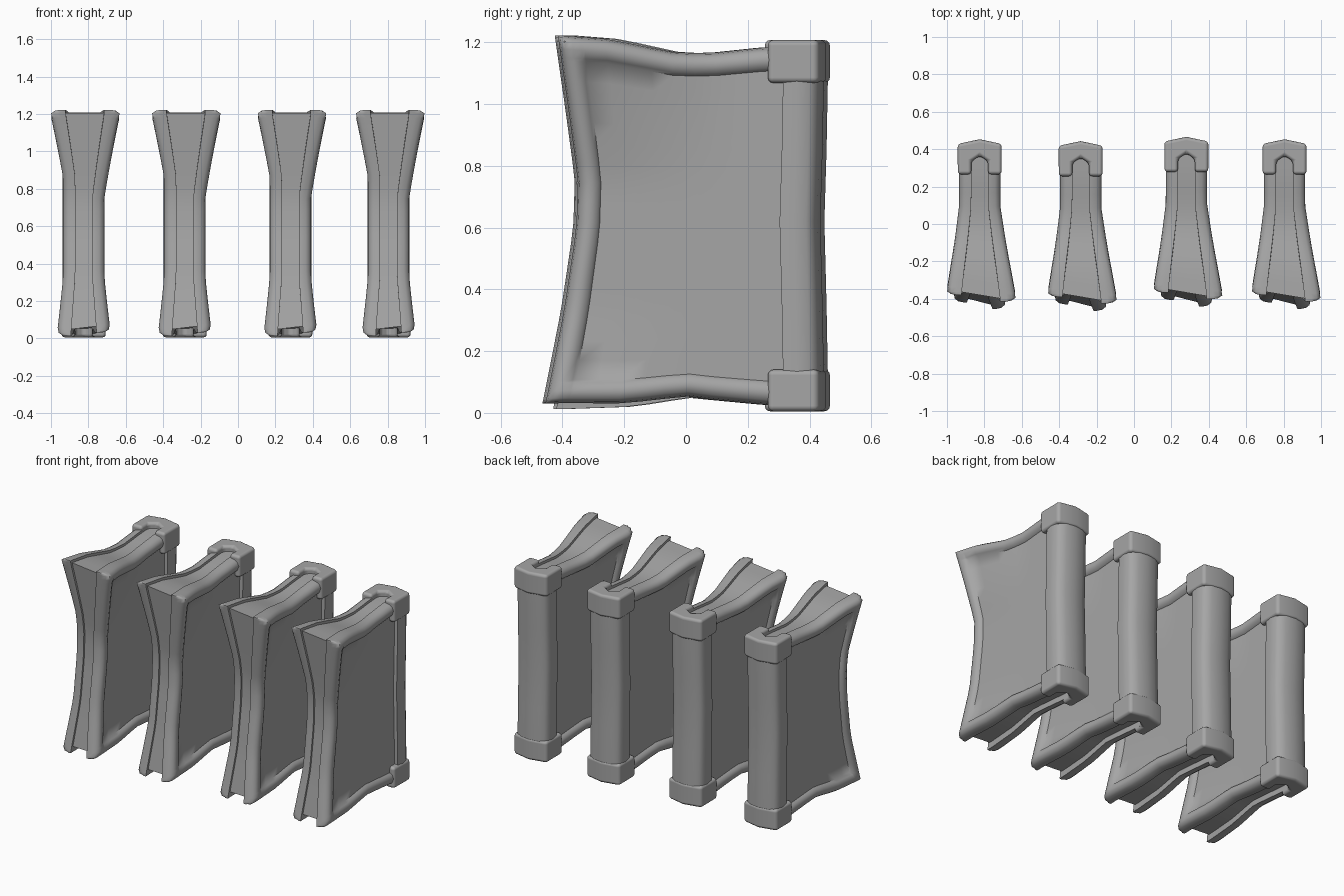
import bpy
import bmesh

cube = bpy.data.objects.get("Cube")
if cube:
    bpy.data.objects.remove(cube, do_unlink=True)

grey = bpy.data.materials.new("stone_grey")
grey.use_nodes = True
COLOUR = (0.38, 0.38, 0.38, 1)
grey.diffuse_color = COLOUR
grey.node_tree.nodes["Principled BSDF"].inputs["Base Color"].default_value = COLOUR


def interp(points, t):
    """Piecewise linear lookup."""
    if t <= points[0][0]:
        return points[0][1]
    for (a, va), (b, vb) in zip(points, points[1:]):
        if t <= b:
            return va + (vb - va) * (t - a) / (b - a)
    return points[-1][1]


def clamp(t):
    return max(0.0, min(1.0, t))


# Warped cover outline: front edge y(z), top edge z(y), bottom edge z(y)
FRONT = [(0.02, -0.455), (0.33, -0.395), (0.6, -0.355), (0.76, -0.35), (0.98, -0.38), (1.22, -0.415)]
TOP = [(-0.41, 1.222), (-0.25, 1.21), (-0.03, 1.165), (0.08, 1.165), (0.27, 1.185), (0.4, 1.19)]
BOTTOM = [(-0.45, 0.012), (-0.2, 0.02), (0, 0.05), (0.27, 0.025), (0.4, 0.015)]
# Padded rim section: distance from the edge, half thickness of the book
RIM = [(0, 0.054), (0.005, 0.082), (0.017, 0.102), (0.042, 0.11), (0.068, 0.102), (0.078, 0.085)]
BACK = 0.38
WIDTH, HEIGHT = 0.76, 1.17


def sheet_point(u, v, side):
    """Point on the warped sheet, with the outward flare at its corners."""
    y = interp(FRONT, 0.02 + 1.2 * v) * (1 - u) + BACK * u
    z = interp(BOTTOM, y) * (1 - v) + interp(TOP, y) * v
    reach = clamp((0.1 - y) / 0.5)
    start, amount = (0.75, 0.091) if side > 0 else (0.86, 0.073)
    flare = reach * (amount * clamp((z - start) / (1.2 - start)) + 0.033 * clamp((0.33 - z) / 0.31))
    if side < 0:
        y += 0.035 * reach
    else:
        z += 0.018 * reach * (1 - v) ** 4
    return y, z, flare


def cover_outer(u, v, side):
    y, z, flare = sheet_point(u, v, side)
    edge = min(u * WIDTH, v * HEIGHT, (1 - v) * HEIGHT)
    return side * (interp(RIM, edge) + flare), y, z


def cover_inner(u, v, side):
    y, z, flare = sheet_point(u, v, side)
    return side * (0.045 + 0.7 * flare), y, z


def page_face(u, v, side):
    y, z, flare = sheet_point(0.018 + 0.96 * u, 0.03 + 0.956 * v, side)
    return side * (0.047 + 0.7 * flare), y, z


def steps(length, count, both):
    """Grid stations that follow the rim section closely."""
    near = [d / length for d, _ in RIM]
    end = 1 - near[-1] if both else 1.0
    mid = [near[-1] + (end - near[-1]) * i / count for i in range(1, count)]
    return near + mid + ([1 - d for d in reversed(near)] if both else [1.0])


US, VS = steps(WIDTH, 10, False), steps(HEIGHT, 16, True)


def bridge(bm, a, b):
    for i in range(len(a)):
        bm.faces.new((a[i - 1], a[i], b[i], b[i - 1]))


def finish(bm, name, angle):
    bmesh.ops.recalc_face_normals(bm, faces=bm.faces)
    mesh = bpy.data.meshes.new(name)
    bm.to_mesh(mesh)
    bm.free()
    mesh.materials.append(grey)
    mesh.shade_smooth()
    mesh.set_sharp_from_angle(angle=angle)
    return mesh


def slab(name, face_a, side_a, face_b, side_b):
    """Closed slab between two warped sheets."""
    bm = bmesh.new()
    rims = []
    for func, side in ((face_a, side_a), (face_b, side_b)):
        g = [[bm.verts.new(func(u, v, side)) for v in VS] for u in US]
        for c, d in zip(g, g[1:]):
            for j in range(len(VS) - 1):
                bm.faces.new((c[j], d[j], d[j + 1], c[j + 1]))
        rims.append(g[0][:-1] + [c[-1] for c in g[:-1]] + g[-1][:0:-1] + [c[0] for c in g[:0:-1]])
    bridge(bm, *rims)
    return finish(bm, name, 1.0)


def channel_column(name, outer, rings, angle):
    """Loft a U-shaped plan with a pointed notch through rings of (z, y shift)."""
    half = [(0.0, 0.365), (0.045, 0.335), (0.045, outer[0][1])] + outer
    plan = half + [(-x, y) for x, y in reversed(half[1:-1])]
    bm = bmesh.new()
    loops = [[bm.verts.new((x, y + shift, z)) for x, y in plan] for z, shift in rings]
    for a, b in zip(loops, loops[1:]):
        bridge(bm, a, b)
    bm.faces.new(loops[0])
    bm.faces.new(loops[-1])
    return finish(bm, name, angle)


# Shared meshes for one book
CAP = [(0.117, 0.265), (0.118, 0.428), (0.0, 0.453)]
SPINE = [(0.107, 0.315), (0.112, 0.36), (0.108, 0.4), (0.094, 0.422), (0.06, 0.436), (0.0, 0.447)]
parts = {
    "left_cover": slab("left_cover", cover_outer, 1, cover_inner, 1),
    "right_cover": slab("right_cover", cover_outer, -1, cover_inner, -1),
    "pages": slab("pages", page_face, 1, page_face, -1),
    "spine": channel_column("spine", SPINE, [(0.08, 0), (0.35, -0.005), (0.62, -0.012),
                                             (0.85, -0.005), (1.12, 0)], 0.9),
    "bottom_cap": channel_column("bottom_cap", CAP, [(0.005, 0), (0.14, 0)], 3.1),
    "top_cap": channel_column("top_cap", CAP, [(1.068, 0), (1.207, 0)], 3.1),
}

# Four books in a row
for number, (x, y) in enumerate([(-0.825, 0.0), (-0.285, -0.01), (0.28, 0.013), (0.805, 0.0)], 1):
    for name, mesh in parts.items():
        obj = bpy.data.objects.new(f"book_{number}_{name}", mesh)
        obj.location = (x, y, 0)
        bpy.context.collection.objects.link(obj)
        if name.endswith("cap"):
            bevel = obj.modifiers.new("soft_edges", "BEVEL")
            bevel.width = 0.018
            bevel.segments = 3
            bevel.limit_method = "ANGLE"
            bevel.angle_limit = 0.7
            bevel.harden_normals = True
